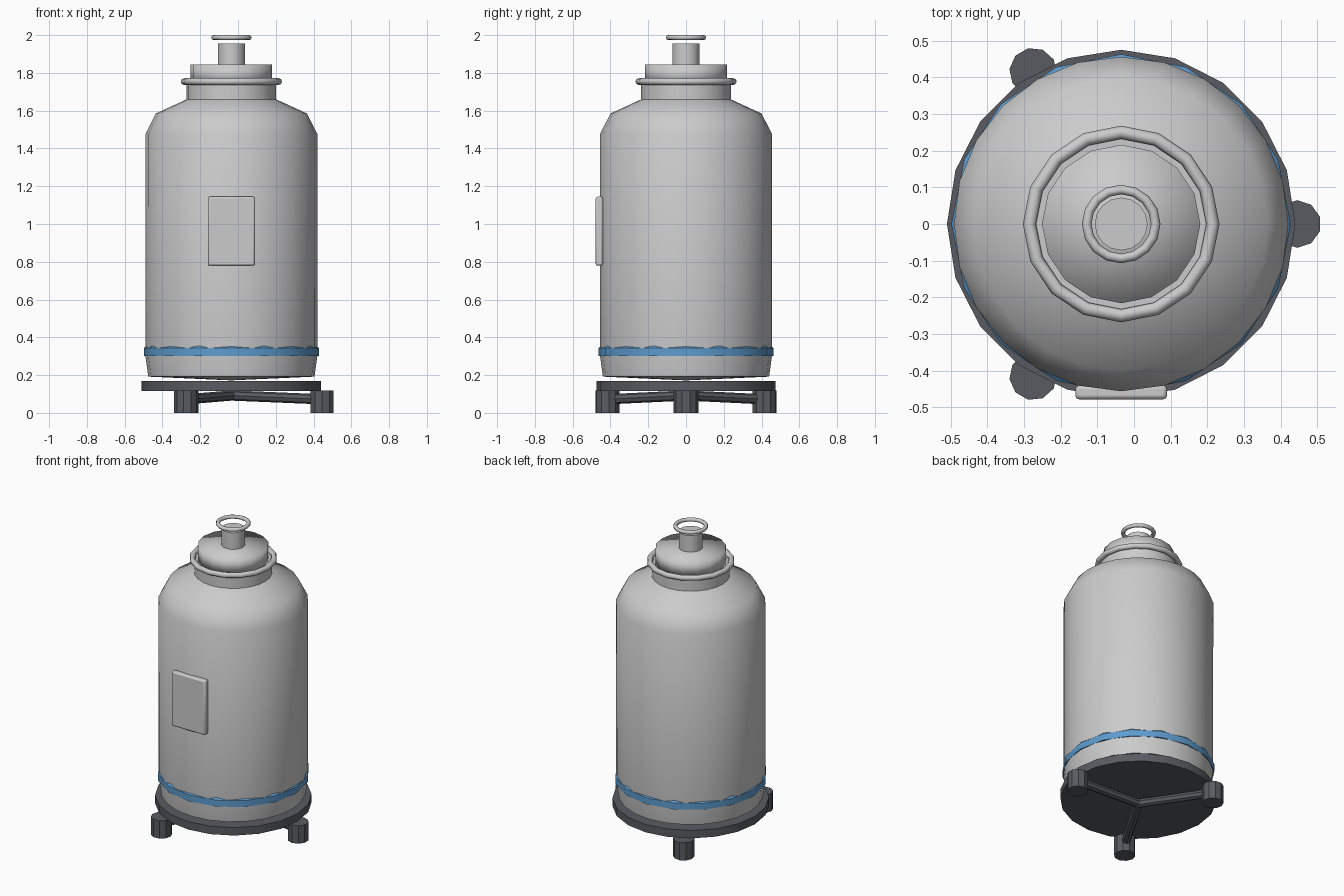
import bpy, bmesh, math
from mathutils import Vector

if "Cube" in bpy.data.objects:
    bpy.data.objects.remove(bpy.data.objects["Cube"])

AX = -0.035  # x of the vessel axis


def material(name, color):
    m = bpy.data.materials.new(name)
    m.diffuse_color = color
    m.use_nodes = True
    m.node_tree.nodes["Principled BSDF"].inputs["Base Color"].default_value = m.diffuse_color
    return m


DARK = material("dark_metal", (0.10, 0.105, 0.12, 1))
BLUE = material("blue_band", (0.11, 0.33, 0.62, 1))


def finish(obj, name, mat=None, angle=None):
    obj.name = name
    if mat:
        obj.data.materials.append(mat)
    if angle:
        bpy.ops.object.select_all(action='DESELECT')
        obj.select_set(True)
        bpy.context.view_layer.objects.active = obj
        bpy.ops.object.shade_smooth_by_angle(angle=math.radians(angle))
    return obj


def lathe(name, profile, sides, mat=None, angle=None, closed=False):
    """Spin an (r, z) profile around the vessel axis."""
    bm = bmesh.new()
    vs = [bm.verts.new((r, 0, z)) for r, z in profile]
    es = [bm.edges.new(p) for p in zip(vs, vs[1:])]
    if closed:
        es.append(bm.edges.new((vs[-1], vs[0])))
    bmesh.ops.spin(bm, geom=vs + es, cent=(0, 0, 0), axis=(0, 0, 1),
                   angle=math.tau, steps=sides, use_duplicate=False)
    bmesh.ops.remove_doubles(bm, verts=bm.verts, dist=1e-4)
    bmesh.ops.recalc_face_normals(bm, faces=bm.faces)
    me = bpy.data.meshes.new(name)
    bm.to_mesh(me)
    bm.free()
    obj = bpy.data.objects.new(name, me)
    obj.location.x = AX
    bpy.context.collection.objects.link(obj)
    return finish(obj, name, mat, angle)


def ring(name, major, minor, z, sides):
    bpy.ops.mesh.primitive_torus_add(location=(AX, 0, z), major_radius=major,
                                     minor_radius=minor, major_segments=sides,
                                     minor_segments=8)
    return finish(bpy.context.object, name, angle=50)


# Vessel body with dished bottom, shoulder and neck
lathe("vessel_body", [(0, 0.172), (0.44, 0.192), (0.455, 0.30), (0.456, 1.475),
                      (0.40, 1.585), (0.237, 1.66), (0.237, 1.745), (0, 1.745)],
      24, angle=40)

# Blue band around the foot of the body
lathe("blue_band", [(0.43, 0.30), (0.463, 0.30), (0.463, 0.343), (0.452, 0.355),
                    (0.43, 0.355)], 16, BLUE, 30, closed=True)

# Neck rim, lid, knob and floating lifting ring
ring("neck_rim", 0.250, 0.018, 1.754, 16)
lathe("lid", [(0, 1.742), (0.216, 1.742), (0.216, 1.845), (0, 1.845)], 16, angle=100)
lathe("knob", [(0, 1.84), (0.072, 1.84), (0.072, 1.955), (0, 1.955)], 16, angle=40)
ring("lifting_ring", 0.094, 0.013, 1.987, 16)

# Front plate with rounded edges
bpy.ops.mesh.primitive_cube_add(size=1, location=(AX, -0.459, 0.962))
plate = bpy.context.object
plate.scale = (0.25, 0.038, 0.365)
bpy.ops.object.transform_apply(location=False, rotation=False, scale=True)
bev = plate.modifiers.new("bevel", 'BEVEL')
bev.width, bev.segments = 0.01, 2
finish(plate, "front_plate", angle=40)

# Round base
lathe("base_disc", [(0, 0.117), (0.475, 0.117), (0.475, 0.17), (0, 0.17)], 20, DARK, 30)

# Three feet with struts to the middle
for i in range(3):
    a = math.tau * i / 3
    d = Vector((math.cos(a), math.sin(a), 0))
    c = Vector((AX, 0, 0))
    bpy.ops.mesh.primitive_cylinder_add(vertices=10, radius=0.065, depth=0.119,
                                        location=c + d * 0.48 + Vector((0, 0, 0.0595)),
                                        rotation=(0, 0, a))
    finish(bpy.context.object, f"foot_{i + 1}", DARK)
    p, q = c + Vector((0, 0, 0.092)), c + d * 0.48 + Vector((0, 0, 0.072))
    bpy.ops.mesh.primitive_cylinder_add(vertices=8, radius=0.027, depth=(q - p).length,
                                        location=(p + q) / 2)
    strut = bpy.context.object
    strut.rotation_euler = (q - p).to_track_quat('Z', 'Y').to_euler()
    finish(strut, f"strut_{i + 1}", DARK)
